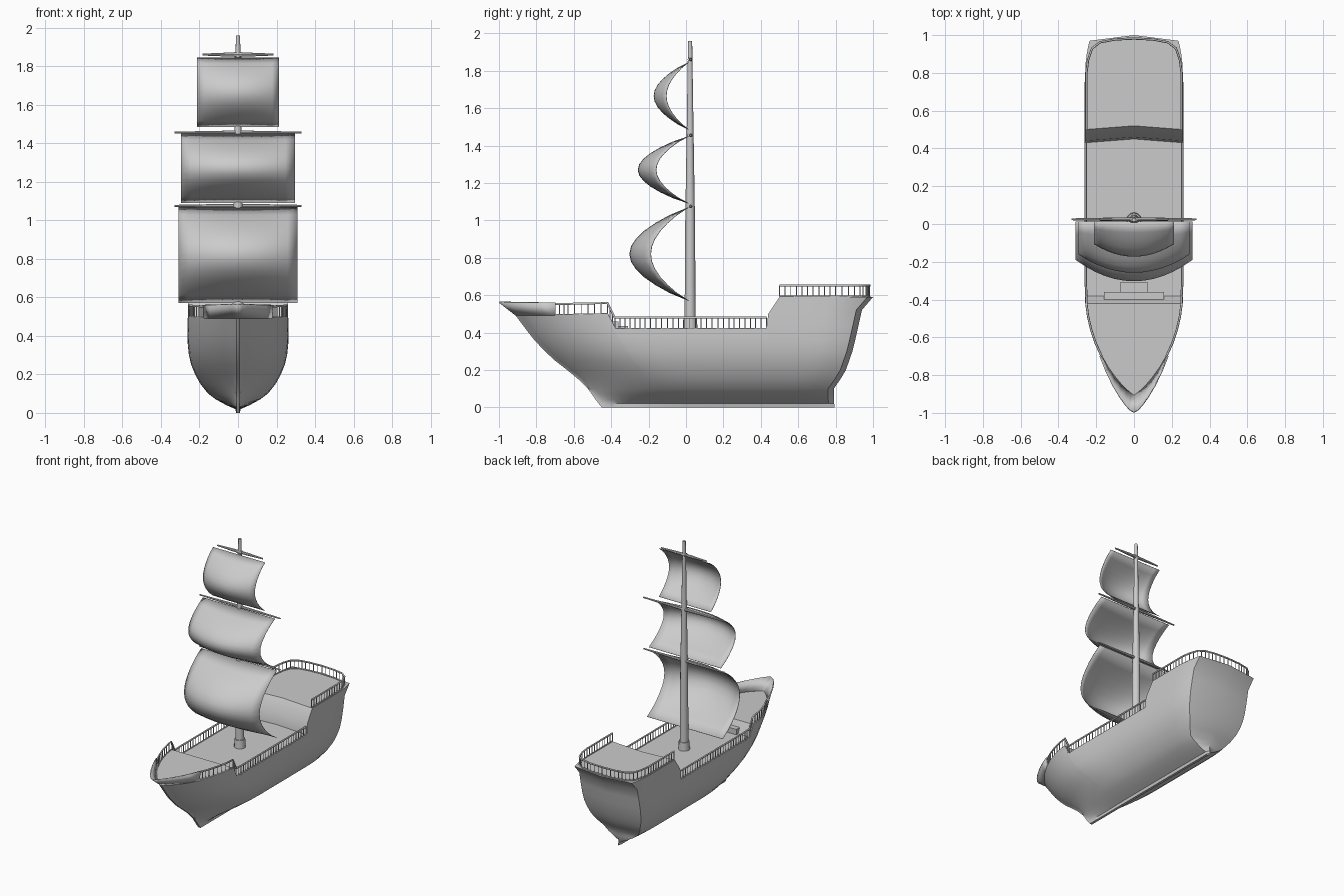
import bpy, bmesh, math
from mathutils import Vector

if "Cube" in bpy.data.objects:
    bpy.data.objects.remove(bpy.data.objects["Cube"])


def interp(table, t):
    if t <= table[0][0]:
        return table[0][1]
    for (a, va), (b, vb) in zip(table, table[1:]):
        if t <= b:
            return va + (vb - va) * (t - a) / (b - a)
    return table[-1][1]


def make_mesh(name, verts, faces, angle=35, thick=0):
    me = bpy.data.meshes.new(name)
    me.from_pydata(verts, [], faces)
    bm = bmesh.new()
    bm.from_mesh(me)
    bmesh.ops.remove_doubles(bm, verts=bm.verts, dist=1e-5)
    bmesh.ops.recalc_face_normals(bm, faces=bm.faces)
    bm.to_mesh(me)
    bm.free()
    ob = bpy.data.objects.new(name, me)
    bpy.context.collection.objects.link(ob)
    if thick:
        m = ob.modifiers.new("thickness", 'SOLIDIFY')
        m.thickness = thick
    smooth(ob, angle)
    return ob


def smooth(ob, angle=35):
    bpy.ops.object.select_all(action='DESELECT')
    bpy.context.view_layer.objects.active = ob
    ob.select_set(True)
    bpy.ops.object.shade_smooth_by_angle(angle=math.radians(angle))


def grid_faces(rows, cols):
    return [(r * cols + c, r * cols + c + 1, (r + 1) * cols + c + 1, (r + 1) * cols + c)
            for r in range(rows - 1) for c in range(cols - 1)]


def lathe(name, profile, sides, axis='Z', loc=(0, 0, 0)):
    """Solid of revolution from (radius, height) pairs, along Z or X."""
    verts, n = [], sides
    for r, h in profile:
        for i in range(n):
            a = 2 * math.pi * i / n
            p = (r * math.cos(a), r * math.sin(a), h)
            verts.append(p if axis == 'Z' else (h, p[0], p[1]))
    faces = [(k * n + i, k * n + (i + 1) % n, (k + 1) * n + (i + 1) % n, (k + 1) * n + i)
             for k in range(len(profile) - 1) for i in range(n)]
    faces += [tuple(range(n)), tuple(range((len(profile) - 1) * n, len(profile) * n))]
    ob = make_mesh(name, verts, faces)
    ob.location = loc
    return ob


def box(name, x, y0, y1, z0, z1):
    bpy.ops.mesh.primitive_cube_add(size=1, location=(0, (y0 + y1) / 2, (z0 + z1) / 2))
    ob = bpy.context.object
    ob.name = name
    ob.scale = (2 * x, y1 - y0, z1 - z0)


# ---- Hull lines: stem and stern by height, breadth by height, sheer by length
STEM = [(0, -.45), (.03, -.475), (.08, -.51), (.12, -.54), (.18, -.61), (.25, -.70),
        (.31, -.765), (.37, -.82), (.43, -.865), (.49, -.91)]
STERN = [(0, .795), (.04, .79), (.10, .79), (.15, .825), (.2, .855), (.3, .89),
         (.39, .912), (.52, .94), (.59, 1.0)]
BREADTH = [(0, .008), (.02, .014), (.04, .06), (.07, .115), (.1, .155), (.15, .195),
           (.2, .223), (.25, .243), (.3, .255), (.36, .261), (.45, .262), (.6, .258)]
SHEER = [(-.91, .49), (-.42, .50), (-.38, .42), (.43, .42), (.44, .50), (.50, .59), (.97, .59)]
LEVELS = [0, .02, .04, .07, .1, .15, .2, .25, .3, .36]


def half_breadth(y, z):
    d = max(0, min(1, (y - interp(STEM, z)) / .55))
    e = max(0, 1 - (interp(STERN, z) - .03 - y) / .17)
    f = (1 - (1 - d) ** 2) ** .8 * (1 - .09 * e * e)
    return max(.009, interp(BREADTH, z) * f)


ys = [-.91, -.90, -.88, -.85, -.81, -.76, -.70, -.63, -.56, -.49, -.42, -.38, -.32, -.22, -.1,
      .05, .2, .32, .43, .44, .50, .6, .7, .8, .85, .9, .94, .97]
verts = []
for y in ys:
    zt = interp(SHEER, y)
    u = (y - interp(STEM, zt)) / (interp(STERN, zt) - .03 - interp(STEM, zt))
    for z in LEVELS + [.36 + (zt - .36) * k for k in (.35, .7, 1)]:
        s = interp(STEM, z)
        yy = s + u * (interp(STERN, z) - .03 - s)
        verts.append((half_breadth(yy, z), yy, z))
R, C = len(ys), len(LEVELS) + 3
faces = grid_faces(R, C)
N = len(verts)
verts += [(-x, y, z) for x, y, z in verts]
faces += [tuple(i + N for i in f) for f in faces]
for c in range(C - 1):                                   # stem face
    faces.append((c, c + 1, c + 1 + N, c + N))
for r in range(R - 1):                                   # keel face
    faces.append((r * C, (r + 1) * C, (r + 1) * C + N, r * C + N))
# Transom with a centre ridge, and decks with a slightly chevron break
t0 = len(verts)
for c in range(C):
    z = verts[(R - 1) * C + c][2]
    verts.append((0, interp(STERN, z), z))
for c in range(C - 1):
    a = (R - 1) * C + c
    faces += [(a, a + 1, t0 + c + 1, t0 + c), (a + N, a + N + 1, t0 + c + 1, t0 + c)]
d0 = len(verts)
for i, y in enumerate(ys[:-1]):
    verts.append((0, y + (.02 if .42 < y < .52 else 0), interp(SHEER, y)))
mid = [d0 + i for i in range(R - 1)] + [t0 + C - 1]
for r in range(R - 1):
    a, b = r * C + C - 1, (r + 1) * C + C - 1
    faces += [(a, b, mid[r + 1], mid[r]), (a + N, b + N, mid[r + 1], mid[r])]
make_mesh("hull", verts, faces, 30)

# ---- Flared solid bulwark around the bow
rim = [(half_breadth(y, interp(SHEER, y)), y) for y in ys[:7]]
rim[0] = (0, -.91)
path = rim[::-1] + [(-x, y) for x, y in rim[1:]]
bv = [(x, y, .49) for x, y in path]
for x, y in path:
    k = max(0, (-y - .70) / .21)
    bv.append((x + math.copysign(.006, x) * (abs(x) > 0), y - .09 * k, .56))
make_mesh("bow_bulwark", bv, grid_faces(2, len(path)), 35, .008)


# ---- Railings: base rail, top rail and evenly spaced balusters
def railing(name, pts, height, gap=.03):
    pts = [Vector(p) for p in pts]
    up = Vector((0, 0, height))
    lines = [(pts, .005), ([p + up for p in pts], .006)]
    for a, b in zip(pts, pts[1:]):
        n = max(1, round((b - a).length / gap))
        lines += [([a.lerp(b, i / n), a.lerp(b, i / n) + up], .003) for i in range(n)]
    lines.append(([pts[-1], pts[-1] + up], .003))
    cu = bpy.data.curves.new(name, 'CURVE')
    cu.dimensions, cu.bevel_depth, cu.bevel_resolution = '3D', 1, 1
    cu.use_fill_caps = True
    for line, rad in lines:
        sp = cu.splines.new('POLY')
        sp.points.add(len(line) - 1)
        for q, p in zip(sp.points, line):
            q.co, q.radius = (*p, 1), rad
    ob = bpy.data.objects.new(name, cu)
    bpy.context.collection.objects.link(ob)
    bpy.ops.object.select_all(action='DESELECT')
    bpy.context.view_layer.objects.active = ob
    ob.select_set(True)
    bpy.ops.object.convert(target='MESH')


for side, s in (("left", -1), ("right", 1)):
    def edge(y):
        z = interp(SHEER, y)
        return (s * (half_breadth(y, z) - .006), y, z)
    railing("fore_rail_" + side, [edge(y) for y in (-.70, -.63, -.56, -.49, -.42, -.38)], .058)
    railing("waist_rail_" + side, [edge(y) for y in (-.38, -.3, -.22, -.1, .05, .2, .43)], .06)
half = [(.252, .5), (.252, .8), (.243, .87), (.222, .93), (.18, .962), (.1, .977), (0, .982)]
railing("stern_rail", [(x, y, .593) for x, y in half] +
        [(-x, y, .593) for x, y in half[-2::-1]], .058)

# ---- Steps up to the foredeck
box("foredeck_step_upper", .16, -.42, -.36, .41, .46)
box("foredeck_step_lower", .075, -.37, -.31, .41, .435)

# ---- Mast with collar
lathe("mast", [(.03, .41), (.026, 1.0), (.018, 1.5), (.011, 1.96)], 12, loc=(0, .022, 0))
lathe("mast_collar", [(.04, .41), (.036, .48)], 12, loc=(0, .022, 0))

# ---- Yards and billowing sails: yard z, yard half, sail half, bottom, top, belly
for name, zy, hy, w, z0, z1, belly in (("main", 1.075, .33, .31, .57, 1.07, .315),
                                       ("upper", 1.455, .33, .295, 1.09, 1.45, .27),
                                       ("top", 1.86, .185, .213, 1.485, 1.845, .185)):
    lathe(name + "_yard", [(.005, -hy), (.01, -.06), (.01, .06), (.005, hy)], 8, 'X', (0, .025, zy))
    lathe(name + "_yard_band", [(.014, -.018), (.014, .018)], 8, 'X', (0, .022, zy))
    nt, nx = 13, 13
    sv = []
    for i in range(nt):
        t = i / (nt - 1)
        for j in range(nx):
            k = 2 * j / (nx - 1) - 1
            bulge = max(0, math.sin(math.pi * t)) ** .85
            sv.append((k * w, .012 - belly * bulge * (1 - .36 * k * k), z0 + (z1 - z0) * t))
    make_mesh(name + "_sail", sv, grid_faces(nt, nx), 60, .003)
